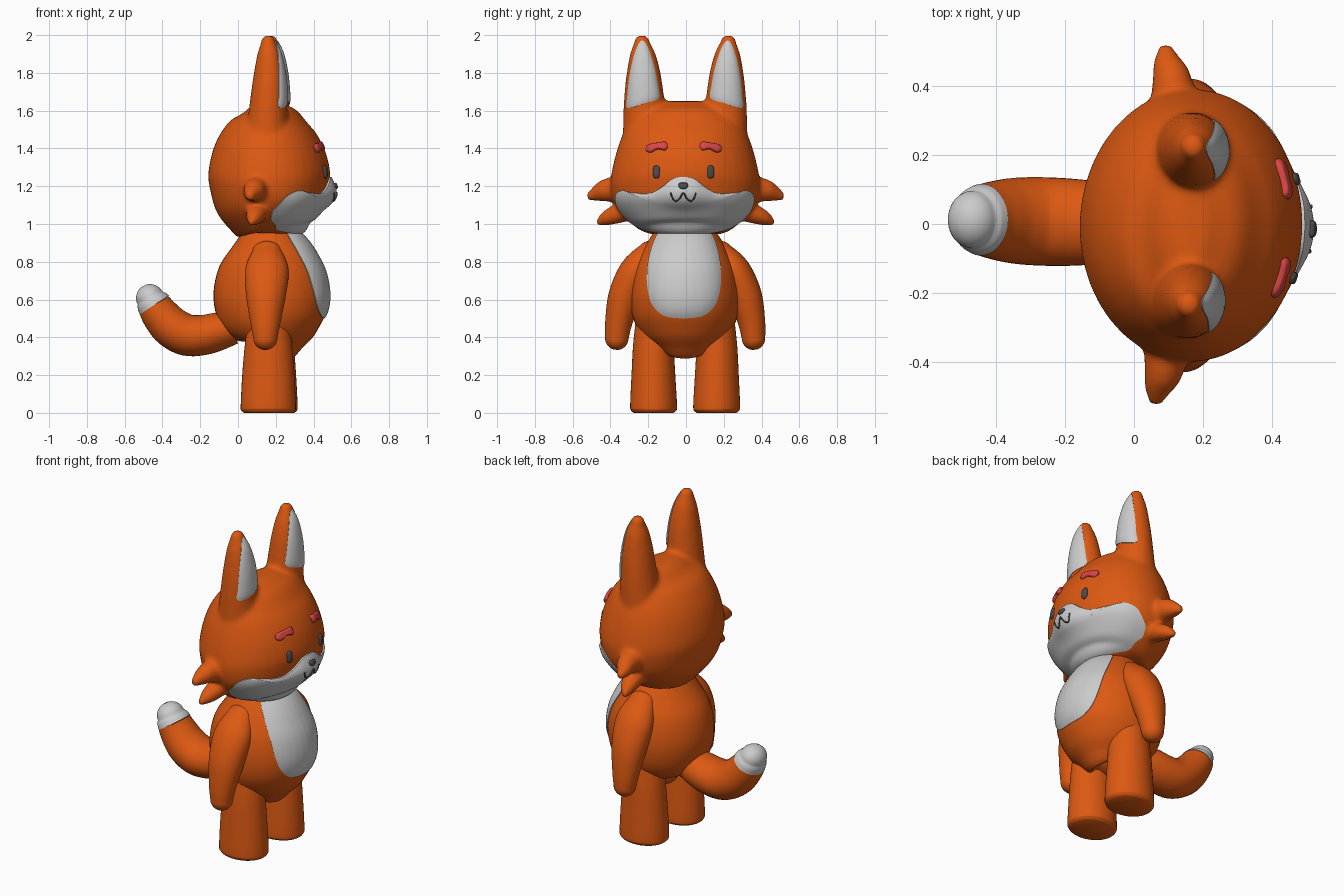
import bpy, bmesh
from math import sin, cos, pi, exp, radians
from mathutils import Vector, Matrix
from mathutils.bvhtree import BVHTree

if "Cube" in bpy.data.objects:
    bpy.data.objects.remove(bpy.data.objects["Cube"])

ORANGE = ("orange_fur", (0.72, 0.10, 0.006, 1))
DARK = ("dark_features", (0.07, 0.07, 0.07, 1))
RED = ("red_brow", (0.70, 0.06, 0.06, 1))


def spline(pts, steps, closed=False):
    """Catmull-Rom interpolation of tuples of any length."""
    n, out = len(pts), []
    get = lambda i: pts[i % n] if closed else pts[max(0, min(n - 1, i))]
    for i in range(n if closed else n - 1):
        quad = (get(i - 1), get(i), get(i + 1), get(i + 2))
        for k in range(steps):
            t = k / steps
            out.append(tuple(0.5 * (2 * b + (c - a) * t + (2 * a - 5 * b + 4 * c - d) * t * t
                                    + (3 * b - a - 3 * c + d) * t ** 3)
                             for a, b, c, d in zip(*quad)))
    if not closed:
        out.append(tuple(pts[-1]))
    return out


def loft(bm, rings, ref=(1, 0, 0), caps=(0, 0), steps=5, seg=40):
    """Elliptical sweep; ring = (x, y, z, radius along ref, other radius)."""
    rs = spline(rings, steps)
    secs = []
    for i, r in enumerate(rs):
        t = (Vector(rs[min(i + 1, len(rs) - 1)][:3]) - Vector(rs[max(i - 1, 0)][:3])).normalized()
        secs.append((Vector(r[:3]), t, r[3], r[4]))

    def dome(sec, sign):
        c, t, a, b = sec
        return [(c + t * sign * min(a, b) * sin(k * pi / 16), t, a * cos(k * pi / 16), b * cos(k * pi / 16))
                for k in range(1, 8)]
    if caps[0]:
        secs = dome(secs[0], -1)[::-1] + secs
    if caps[1]:
        secs += dome(secs[-1], 1)
    loops = []
    for c, t, a, b in secs:
        u = (Vector(ref) - t * t.dot(Vector(ref))).normalized()
        v = t.cross(u)
        loops.append([bm.verts.new(c + u * a * cos(2 * pi * k / seg) + v * b * sin(2 * pi * k / seg))
                      for k in range(seg)])
    for p, q in zip(loops, loops[1:]):
        for k in range(seg):
            j = (k + 1) % seg
            bm.faces.new((p[k], p[j], q[j], q[k]))
    bm.faces.new(loops[0][::-1])
    bm.faces.new(loops[-1])


def make(name, bm, paint=None):
    bmesh.ops.recalc_face_normals(bm, faces=bm.faces)
    me = bpy.data.meshes.new(name)
    bm.to_mesh(me)
    bm.free()
    ob = bpy.data.objects.new(name, me)
    bpy.context.collection.objects.link(ob)
    if paint:
        mat = bpy.data.materials.get(paint[0]) or bpy.data.materials.new(paint[0])
        mat.diffuse_color = paint[1]
        mat.use_nodes = True
        mat.node_tree.nodes["Principled BSDF"].inputs["Base Color"].default_value = mat.diffuse_color
        me.materials.append(mat)
    return ob


def part(name, rings, paint=ORANGE, **kw):
    bm = bmesh.new()
    loft(bm, rings, **kw)
    return make(name, bm, paint)


def tree_of(ob):
    return BVHTree.FromPolygons([v.co for v in ob.data.vertices], [p.vertices[:] for p in ob.data.polygons])


def project(tree, y, z, off):
    hit, nor = tree.ray_cast(Vector((2, y, z)), Vector((-1, 0, 0)))[:2]
    if hit is None:
        hit, nor = tree.find_nearest(Vector((0.3, y, z)))[:2]
    return hit + nor * off


def patch(name, tree, outline, centre, height, paint=None, levels=14, steps=6):
    """Raised pad laid on a surface, outlined in (y, z) as seen from the face side."""
    edge = spline(outline, steps, True)
    bm = bmesh.new()
    cy, cz = centre
    h = height if callable(height) else (lambda y, z: height)
    mid = bm.verts.new(project(tree, cy, cz, h(cy, cz)))
    prev = None
    for lv in range(1, levels + 2):
        t = min(lv / levels, 1)
        ring = []
        for ey, ez in edge:
            y, z = cy + (ey - cy) * t, cz + (ez - cz) * t
            off = -0.02 if lv > levels else h(y, z) * (1 - t ** 8 * 0.6)
            ring.append(bm.verts.new(project(tree, y, z, off)))
        for k in range(len(ring)):
            j = (k + 1) % len(ring)
            if prev:
                bm.faces.new((prev[k], prev[j], ring[j], ring[k]))
            else:
                bm.faces.new((mid, ring[k], ring[j]))
        prev = ring
    bm.faces.new(prev)
    return make(name, bm, paint)


def upright(profile):
    """(z, x min, x max, y radius) -> loft rings."""
    return [((a + b) / 2, 0, z, (b - a) / 2, ry) for z, a, b, ry in profile]


# head, ears and cheek tufts blended into one skin
bm = bmesh.new()
loft(bm, upright([(.94, .08, .30, .13), (.965, .02, .36, .21), (1.0, -.04, .405, .28), (1.1, -.12, .46, .37),
                  (1.2, -.15, .483, .395), (1.28, -.157, .487, .388), (1.4, -.13, .457, .358),
                  (1.5, -.075, .405, .318), (1.57, -.005, .34, .265), (1.62, .06, .27, .19),
                  (1.65, .12, .21, .10)]))
for s in (1, -1):
    loft(bm, [(.16, s * .21, 1.48, .115, .12), (.165, s * .215, 1.6, .102, .112), (.17, s * .218, 1.7, .094, .103),
              (.172, s * .22, 1.8, .082, .09), (.17, s * .225, 1.9, .062, .068), (.166, s * .229, 1.965, .038, .041)],
         caps=(0, 1))
    loft(bm, [(.11, s * .28, 1.19, .075, .075), (.10, s * .41, 1.18, .06, .063), (.085, s * .465, 1.163, .045, .046),
              (.078, s * .50, 1.15, .028, .028)], caps=(0, 1))
    loft(bm, [(.12, s * .27, 1.08, .06, .055), (.105, s * .37, 1.05, .055, .05), (.095, s * .42, 1.03, .042, .04),
              (.085, s * .452, 1.012, .024, .024)], caps=(0, 1))
head = make("head", bm, ORANGE)
m = head.modifiers.new("blend", 'REMESH')
m.mode, m.voxel_size = 'VOXEL', 0.012
m = head.modifiers.new("soften", 'SMOOTH')
m.factor, m.iterations = 0.5, 12
skin = bpy.data.meshes.new_from_object(head.evaluated_get(bpy.context.evaluated_depsgraph_get()))
head.modifiers.clear()
head.data = skin
if not skin.materials:
    skin.materials.append(bpy.data.materials[ORANGE[0]])
head_tree = tree_of(head)

# body and belly patch
body = part("body", upright([(.31, .13, .21, .04), (.325, .07, .26, .095), (.355, .02, .33, .155), (.41, -.05, .405, .225),
                             (.5, -.108, .457, .275), (.62, -.13, .477, .29), (.75, -.108, .455, .272),
                             (.85, -.055, .402, .23), (.95, .015, .325, .17), (1.0, .06, .28, .13)]))
half = [(.10, .515), (.165, .575), (.192, .68), (.188, .8), (.155, .92), (.11, .965)]
patch("belly", tree_of(body), [(0, .503)] + half + [(0, .975)] + [(-y, z) for y, z in half[::-1]], (0, .73), .013)

# muzzle
half = [(.06, 1.238), (.115, 1.195), (.18, 1.163), (.27, 1.165), (.335, 1.176), (.365, 1.14), (.345, 1.07),
        (.28, 1.005), (.18, .962)]
muzzle = patch("muzzle", head_tree,
               [(0, 1.25)] + half + [(0, .948)] + [(-y, z) for y, z in half[::-1]], (0, 1.08),
               lambda y, z: .014 + .034 * exp(-(y / .13) ** 2 - ((z - 1.16) / .07) ** 2), levels=20)
muzzle_tree = tree_of(muzzle)

# nose and mouth
patch("nose", muzzle_tree, [(0, 1.217), (.02, 1.215), (.025, 1.2), (.012, 1.187), (-.012, 1.187), (-.025, 1.2),
                            (-.02, 1.215)], (0, 1.2), .012, DARK, 5, 4)
half = [(.02, 1.133), (.043, 1.122), (.058, 1.14), (.067, 1.165)]
line = [(-y, z) for y, z in half[::-1]] + [(0, 1.165)] + half
part("mouth", [(*project(muzzle_tree, y, z, .001), .005, .004) for y, z in spline(line, 4)], DARK, steps=1, seg=8)

for s, side in ((1, "right"), (-1, "left")):
    # face details and inner ears
    flip = lambda pts: [(s * y, z) for y, z in pts]
    patch(side + "_eye", head_tree, flip([(.128, 1.30), (.143, 1.31), (.158, 1.30), (.16, 1.275), (.158, 1.25),
          (.143, 1.24), (.128, 1.25), (.126, 1.275)]), (s * .143, 1.275), .012, DARK, 5, 4)
    patch(side + "_brow", head_tree, flip([(.095, 1.432), (.125, 1.428), (.185, 1.418), (.2, 1.39), (.175, 1.378),
          (.135, 1.396), (.1, 1.39), (.085, 1.41)]), (s * .14, 1.411), .017, RED, 6, 4)
    patch(side + "_inner_ear", head_tree, flip([(.30, 1.615), (.302, 1.68), (.29, 1.79), (.265, 1.9), (.232, 1.968),
          (.20, 1.94), (.165, 1.84), (.143, 1.73), (.14, 1.665), (.21, 1.64)]), (s * .22, 1.75), .008)
    # limbs
    part(side + "_arm", [(.16, s * .19, .85, .08, .06), (.16, s * .26, .755, .115, .085), (.157, s * .318, .62, .105, .088),
                         (.155, s * .352, .48, .08, .072), (.155, s * .362, .395, .064, .062)], caps=(1, 1))
    part(side + "_leg", [(.165, s * .167, 0, .128, .105), (.165, s * .167, .012, .142, .119), (.165, s * .167, .04, .146, .124),
                         (.165, s * .168, .2, .138, .116), (.166, s * .168, .35, .126, .108), (.168, s * .16, .5, .11, .1)])

# tail with a pale tip
part("tail", [(-.02, 0, .45, .10, .085), (-.10, 0, .432, .118, .10), (-.18, 0, .413, .126, .106), (-.27, 0, .412, .128, .11),
              (-.35, 0, .453, .124, .109), (-.41, 0, .518, .112, .1), (-.443, 0, .57, .102, .09)], ref=(0, 1, 0))
part("tail_tip", [(-.443, 0, .57, .104, .092), (-.457, 0, .592, .096, .085), (-.466, 0, .608, .084, .074)], None,
     ref=(0, 1, 0), caps=(0, 1))

# slight turn of the whole figure, then smooth shading
turn = Matrix.Rotation(radians(-1.6), 4, 'Z')
for ob in bpy.context.collection.objects:
    ob.data.transform(turn)
    ob.select_set(True)
    bpy.context.view_layer.objects.active = ob
bpy.ops.object.shade_smooth_by_angle(angle=radians(50))
